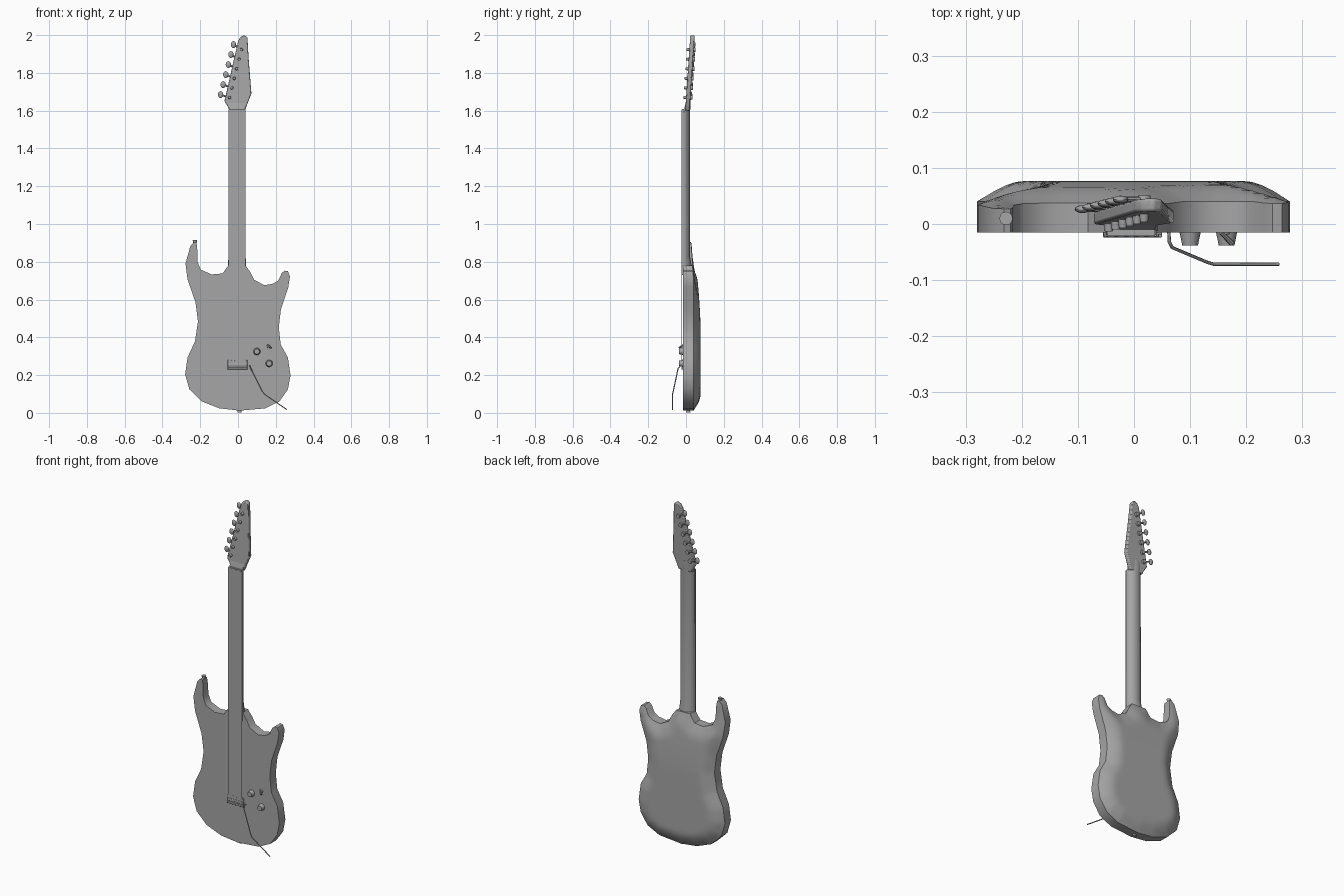
import bpy, bmesh, math
from mathutils import Vector
from mathutils.geometry import delaunay_2d_cdt, intersect_point_line

if "Cube" in bpy.data.objects:
    bpy.data.objects.remove(bpy.data.objects["Cube"])

grey = bpy.data.materials.new("dark_grey")
grey.diffuse_color = (.38, .38, .38, 1)
grey.use_nodes = True
grey.node_tree.nodes["Principled BSDF"].inputs["Base Color"].default_value = grey.diffuse_color


def finish(name, bm, angle=35, bevel=0):
    bmesh.ops.recalc_face_normals(bm, faces=bm.faces)
    me = bpy.data.meshes.new(name)
    bm.to_mesh(me)
    bm.free()
    me.materials.append(grey)
    ob = bpy.data.objects.new(name, me)
    bpy.context.collection.objects.link(ob)
    if bevel:
        mod = ob.modifiers.new("bevel", 'BEVEL')
        mod.width, mod.segments, mod.limit_method = bevel, 2, 'ANGLE'
    bpy.ops.object.select_all(action='DESELECT')
    ob.select_set(True)
    bpy.context.view_layer.objects.active = ob
    bpy.ops.object.shade_smooth_by_angle(angle=math.radians(angle))
    return ob


def box(name, x0, x1, y0, y1, z0, z1, bevel=0):
    bm = bmesh.new()
    bmesh.ops.create_cube(bm, size=1)
    for v in bm.verts:
        v.co = ((x0 + x1) / 2 + v.co.x * (x1 - x0), (y0 + y1) / 2 + v.co.y * (y1 - y0),
                (z0 + z1) / 2 + v.co.z * (z1 - z0))
    return finish(name, bm, bevel=bevel)


def rod(name, a, b, r0, r1, sides=12):
    a, b = Vector(a), Vector(b)
    bm = bmesh.new()
    bmesh.ops.create_cone(bm, cap_ends=True, segments=sides, radius1=r0, radius2=r1, depth=(b - a).length)
    rot = (b - a).to_track_quat('Z', 'Y')
    for v in bm.verts:
        v.co = rot @ v.co + (a + b) / 2
    return finish(name, bm)


def loft(name, sections, bevel=0):
    bm = bmesh.new()
    rings = [[bm.verts.new(p) for p in s] for s in sections]
    n = len(rings[0])
    for lo, hi in zip(rings, rings[1:]):
        for i in range(n):
            bm.faces.new((lo[i], lo[(i + 1) % n], hi[(i + 1) % n], hi[i]))
    bm.faces.new(rings[0])
    bm.faces.new(rings[-1])
    return finish(name, bm, bevel=bevel)


# Body: outline in x, z with a flat front and a back domed by distance from the rim
outline = [Vector(p) for p in (
    (-.232, .905), (-.252, .885), (-.278, .79), (-.267, .706), (-.225, .585), (-.212, .484), (-.228, .378),
    (-.267, .294), (-.28, .204), (-.257, .124), (-.193, .061), (-.098, .024), (.008, .012), (.145, .024),
    (.22, .061), (.264, .124), (.278, .198), (.264, .294), (.226, .362), (.216, .452), (.227, .548),
    (.266, .664), (.275, .722), (.264, .75), (.247, .753), (.232, .741), (.214, .701), (.185, .684),
    (.14, .676), (.085, .705), (.065, .745), (.04, .78), (-.05, .782), (-.082, .738), (-.14, .733),
    (-.198, .759), (-.214, .80), (-.216, .876), (-.22, .9))]
N = len(outline)


def rim_distance(p):
    best = 9
    for i in range(N):
        a, b = outline[i - 1], outline[i]
        t = max(0, min(1, intersect_point_line(p, a, b)[1]))
        best = min(best, (a.lerp(b, t) - p).length)
    return best


def inside(p):
    hit = False
    for i in range(N):
        a, b = outline[i - 1], outline[i]
        if (a.y > p.y) != (b.y > p.y) and p.x < (b.x - a.x) * (p.y - a.y) / (b.y - a.y) + a.x:
            hit = not hit
    return hit


grid = [Vector((-.27 + i * .02, .02 + j * .02)) for i in range(28) for j in range(45)]
points = outline + [p for p in grid if inside(p) and rim_distance(p) > .011]
verts, _, faces, *_ = delaunay_2d_cdt(points, [], [list(range(N))], 1, 1e-6)
bm = bmesh.new()
vs = []
for p in verts:
    rim = .04 - .013 * max(0, min(1, (p.y - .7) / .2))
    taper = 1 - .75 * max(0, min(1, (p.y - .45) / .37)) ** 1.5
    rise = .037 * taper * math.sin(min(1, rim_distance(p) / .085) * math.pi / 2)
    vs.append(bm.verts.new((p.x, rim + rise, p.y)))
for f in faces:
    bm.faces.new([vs[i] for i in f])
edge = [e for e in bm.edges if e.is_boundary]
new = bmesh.ops.extrude_edge_only(bm, edges=edge)['geom']
for v in new:
    if isinstance(v, bmesh.types.BMVert):
        v.co.y = -.015
bmesh.ops.holes_fill(bm, edges=[e for e in bm.edges if e.is_boundary], sides=0)
finish("body", bm, 45)


# Neck with a rounded back, fretboard, and the flat string panel reaching the bridge
def neck_ring(z, x0, x1, depth, y=-.012):
    c, r = (x0 + x1) / 2, (x1 - x0) / 2
    return [(c + r * math.cos(a), y + depth * math.sin(a), z)
            for a in (math.pi * i / 12 for i in range(13))]


loft("neck", [neck_ring(.7, -.055, .045, .042), neck_ring(.79, -.053, .043, .04),
              neck_ring(.83, -.05, .04, .033), neck_ring(1.59, -.047, .037, .032),
              neck_ring(1.61, -.047, .037, .033, -.01), neck_ring(1.66, -.05, .042, .02, .004)])
box("fretboard", -.049, .039, -.02, -.012, .73, 1.6)
box("nut", -.047, .037, -.021, -.005, 1.6, 1.61)
box("string_panel", -.05, .04, -.0225, -.0215, .25, 1.605)


# Headstock, leaning back
def head_y(z):
    return -.003 + (z - 1.62) * .068


head = [(-.047, 1.6), (-.05, 1.615), (-.072, 1.65), (.001, 1.97), (.013, 1.99), (.034, 2.0), (.05, 1.987),
        (.056, 1.88), (.071, 1.69), (.047, 1.63), (.037, 1.6)]
loft("headstock", [[(x, head_y(z) + d, z) for x, z in head] for d in (0, .023)], bevel=.005)

# Tuners: front post, rear housing, shaft and oval button
for i in range(6):
    t = i / 5
    px, pz = -.045 + .063 * t, 1.67 + .253 * t
    bx, bz = -.092 + .068 * t, 1.685 + .265 * t
    y = head_y(pz)
    back = y + .026
    rod(f"tuner_post_{i}", (px, y + .005, pz), (px, y - .014, pz), .009, .007)
    rod(f"tuner_housing_{i}", (px, y + .02, pz), (px, y + .033, pz), .013, .011)
    rod(f"tuner_shaft_{i}", (px, back, pz), (bx, back, bz), .005, .005, 8)
    bm = bmesh.new()
    bmesh.ops.create_uvsphere(bm, u_segments=12, v_segments=8, radius=1)
    for v in bm.verts:
        v.co = (bx + v.co.x * .014, back + v.co.y * .007, bz + v.co.z * .018)
    finish(f"tuner_button_{i}", bm)

# Bridge: base plate, saddle bar and six saddle screws
box("bridge_plate", -.055, .05, -.019, -.01, .23, .28, .002)
box("bridge_bar", -.055, .05, -.024, -.012, .23, .242, .002)
box("saddle_bar", -.055, .05, -.024, -.012, .248, .262, .002)
for i in range(6):
    x = -.05 + i * .018
    rod(f"bridge_screw_{i}", (x, -.015, .278), (x, -.023, .278), .005, .004, 8)

# Tremolo arm
cu = bpy.data.curves.new("tremolo_arm", 'CURVE')
cu.dimensions, cu.bevel_depth, cu.bevel_resolution, cu.use_fill_caps = '3D', .003, 1, True
cu.materials.append(grey)
path = [(.062, -.012, .25), (.063, -.032, .247), (.068, -.042, .235), (.13, -.068, .112),
        (.143, -.072, .097), (.258, -.072, .018)]
sp = cu.splines.new('POLY')
sp.points.add(len(path) - 1)
for p, co in zip(sp.points, path):
    p.co = (*co, 1)
bpy.context.collection.objects.link(bpy.data.objects.new("tremolo_arm", cu))

# Knobs, selector switch and strap buttons
for i, (x, z) in enumerate(((.1, .325), (.165, .262))):
    rod(f"knob_{i}", (x, -.014, z), (x, -.038, z), .019, .014, 16)
rod("switch_base", (.162, -.013, .352), (.162, -.019, .352), .01, .008)
rod("switch_lever", (.155, -.015, .36), (.175, -.035, .345), .004, .005, 8)
rod("strap_button_top", (-.228, .01, .89), (-.228, .01, .915), .007, .012)
rod("strap_button_bottom", (.008, .012, .02), (.008, .012, .002), .007, .012)
